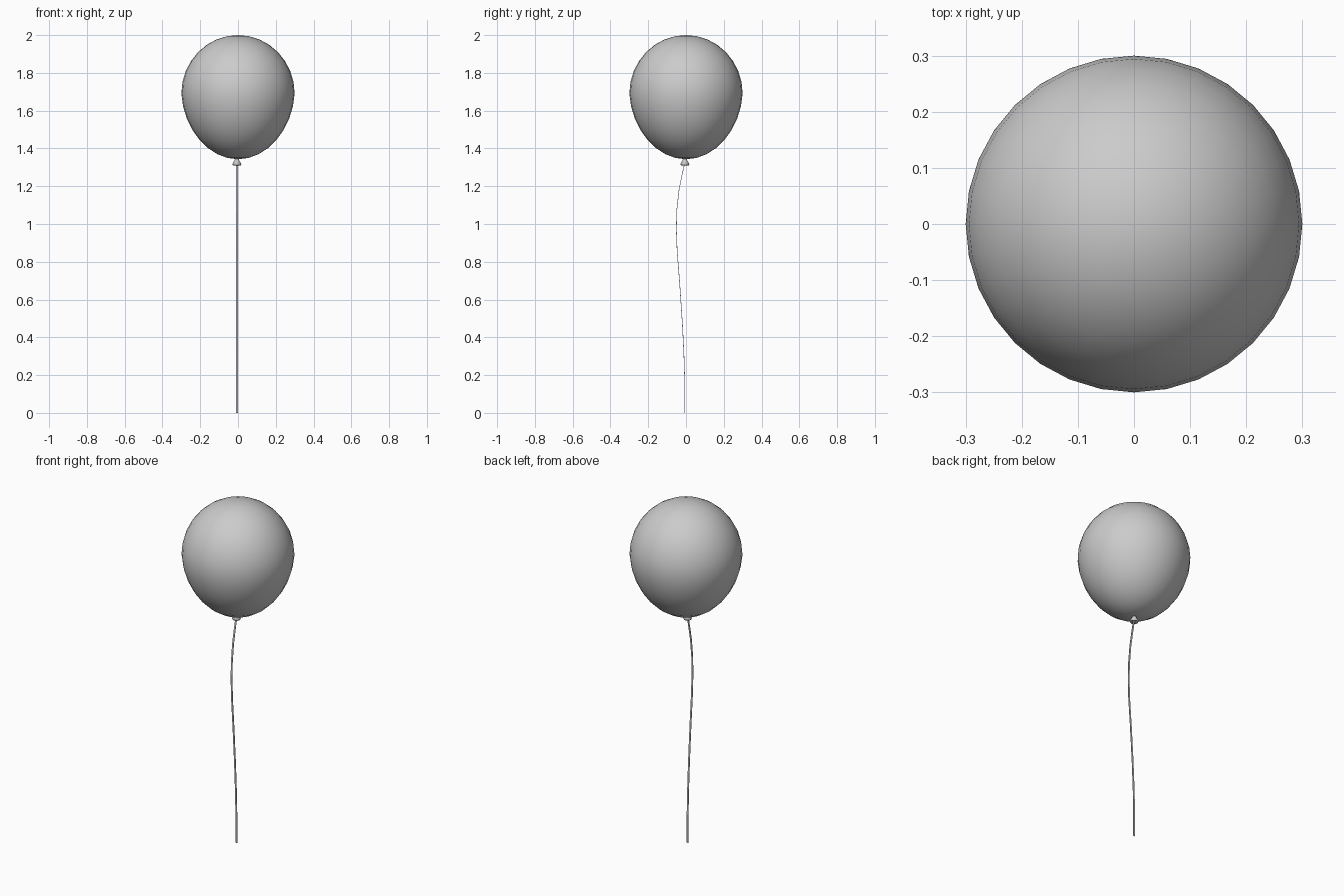
import bpy, bmesh, math
from mathutils import Vector

if "Cube" in bpy.data.objects:
    bpy.data.objects.remove(bpy.data.objects["Cube"])


def finish(name, bm, smooth=True):
    bmesh.ops.remove_doubles(bm, verts=bm.verts, dist=1e-5)
    bmesh.ops.recalc_face_normals(bm, faces=bm.faces)
    mesh = bpy.data.meshes.new(name)
    bm.to_mesh(mesh)
    bm.free()
    for p in mesh.polygons:
        p.use_smooth = smooth
    obj = bpy.data.objects.new(name, mesh)
    bpy.context.collection.objects.link(obj)
    return obj


def lathe(name, profile, steps, centre, smooth=True):
    bm = bmesh.new()
    verts = [bm.verts.new((r, 0, z)) for r, z in profile]
    edges = [bm.edges.new(pair) for pair in zip(verts, verts[1:])]
    bmesh.ops.spin(bm, geom=verts + edges, cent=(0, 0, 0), axis=(0, 0, 1),
                   angle=math.tau, steps=steps)
    bmesh.ops.translate(bm, verts=bm.verts, vec=Vector(centre))
    return finish(name, bm, smooth)


# Balloon: sphere stretched and slightly tapered below its equator
profile = []
for i in range(17):
    a = math.pi * i / 16
    c = math.cos(a)
    height = 0.31 if c > 0 else 0.347
    taper = 1 - 0.06 * max(0, -c)
    profile.append((0.3 * math.sin(a) * taper, 1.69 + height * c))
lathe("balloon", profile, 32, (0, 0, 0))

# Knot: small flared lip with a hollow underside
lathe("knot", [(0, 1.352), (0.009, 1.348), (0.012, 1.338), (0.024, 1.316),
               (0.021, 1.31), (0, 1.328)], 12, (-0.006, -0.006, 0))

# String: thin flat ribbon swaying towards the front
path = [(-0.006, 0), (-0.006, 0.15), (-0.011, 0.31), (-0.019, 0.47),
        (-0.033, 0.68), (-0.047, 0.86), (-0.051, 0.97), (-0.049, 1.07),
        (-0.037, 1.18), (-0.021, 1.26), (-0.006, 1.325)]
bm = bmesh.new()
rings = [[bm.verts.new((-0.006 + sx * 0.005, y + sy * 0.0015, z))
          for sx, sy in ((-1, -1), (1, -1), (1, 1), (-1, 1))] for y, z in path]
for a, b in zip(rings, rings[1:]):
    for i in range(4):
        j = (i + 1) % 4
        bm.faces.new((a[i], a[j], b[j], b[i]))
bm.faces.new(rings[0])
bm.faces.new(rings[-1])
finish("string", bm, smooth=False)
